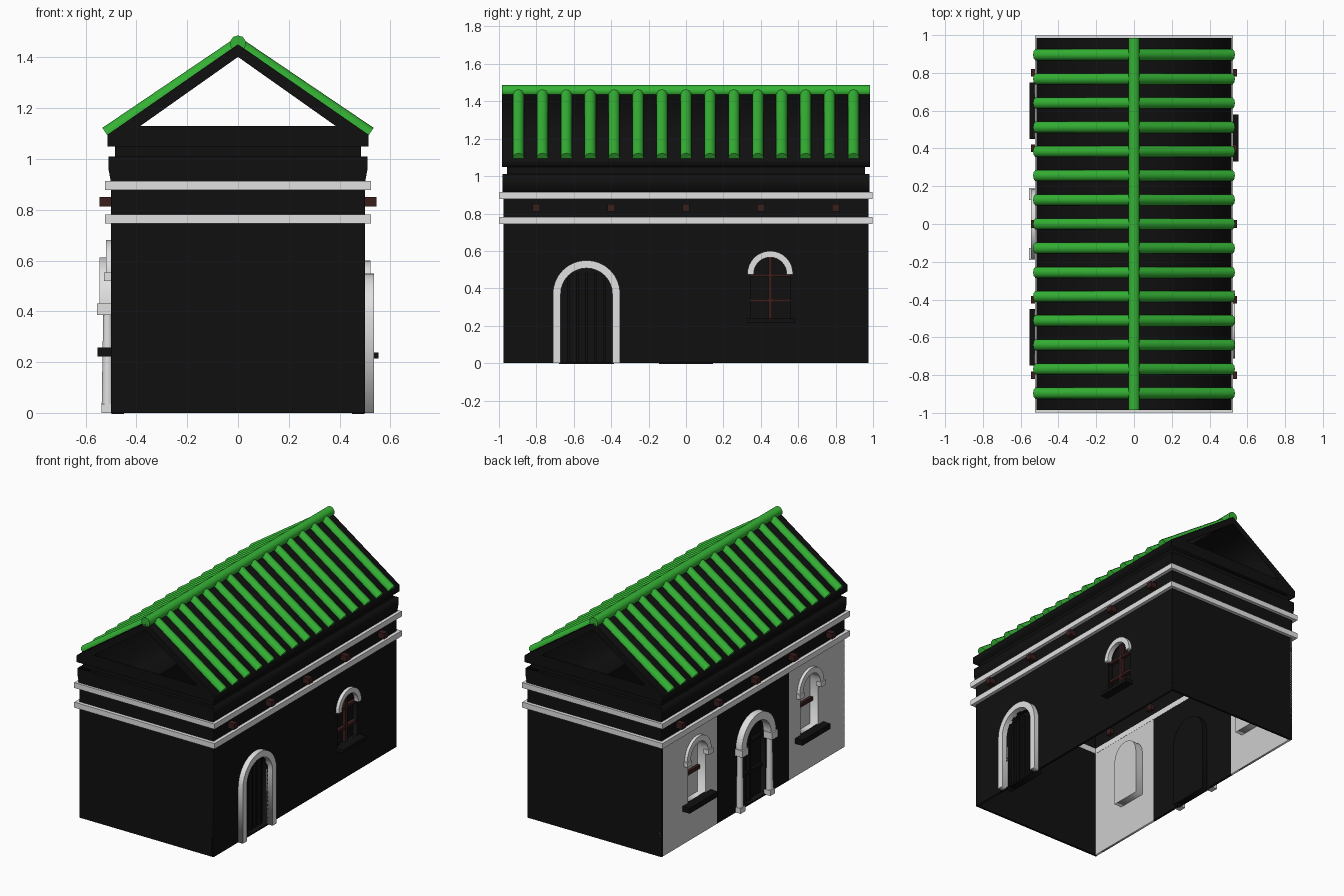
import bpy, math
from mathutils import Matrix, Vector

cube = bpy.data.objects.get("Cube")
if cube:
    bpy.data.objects.remove(cube, do_unlink=True)


def material(name, r, g, b):
    m = bpy.data.materials.new(name)
    m.use_nodes = True
    m.diffuse_color = (r, g, b, 1)
    m.node_tree.nodes["Principled BSDF"].inputs["Base Color"].default_value = (r, g, b, 1)
    return m


BLACK = material("near_black", 0.005, 0.005, 0.005)
WHITE = material("stone_white", 0.75, 0.75, 0.75)
PALE = material("pale_wall", 0.62, 0.62, 0.62)
GREEN = material("tile_green", 0.035, 0.45, 0.035)
BROWN = material("dark_brown", 0.04, 0.013, 0.012)


def add(name, mesh, mat):
    mesh.materials.clear()
    mesh.materials.append(mat)
    ob = bpy.data.objects.new(name, mesh)
    bpy.context.collection.objects.link(ob)
    return ob


def box(name, x, y, z, mat):
    """Box from three (low, high) ranges."""
    corners = [(a, b, c) for a in x for b in y for c in z]
    faces = [(0, 1, 3, 2), (4, 6, 7, 5), (0, 4, 5, 1), (2, 3, 7, 6), (0, 2, 6, 4), (1, 5, 7, 3)]
    mesh = bpy.data.meshes.new(name)
    mesh.from_pydata(corners, [], faces)
    return add(name, mesh, mat)


def plate(name, loops, lo, hi, mat, axis="x"):
    """Outlines (inner ones are holes) extruded from lo to hi along an axis."""
    curve = bpy.data.curves.new(name, "CURVE")
    curve.dimensions = "2D"
    curve.fill_mode = "BOTH"
    curve.extrude = abs(hi - lo) / 2
    for pts in loops:
        s = curve.splines.new("POLY")
        s.points.add(len(pts) - 1)
        for p, (u, v) in zip(s.points, pts):
            p.co = (u, v, 0, 1)
        s.use_cyclic_u = True
    tmp = bpy.data.objects.new(name, curve)
    bpy.context.collection.objects.link(tmp)
    dg = bpy.context.evaluated_depsgraph_get()
    mesh = bpy.data.meshes.new_from_object(tmp.evaluated_get(dg))
    bpy.data.objects.remove(tmp, do_unlink=True)
    mid = (lo + hi) / 2
    if axis == "x":
        m = Matrix(((0, 0, 1, mid), (1, 0, 0, 0), (0, 1, 0, 0), (0, 0, 0, 1)))
    else:
        m = Matrix(((1, 0, 0, 0), (0, 0, -1, mid), (0, 1, 0, 0), (0, 0, 0, 1)))
    mesh.transform(m)
    return add(name, mesh, mat)


def rod(name, a, b, r1, r2, mat, sides=10):
    a, b = Vector(a), Vector(b)
    bpy.ops.mesh.primitive_cone_add(vertices=sides, radius1=r1, radius2=r2, depth=(b - a).length,
                                    location=(a + b) / 2,
                                    rotation=(b - a).to_track_quat("Z", "Y").to_euler())
    ob = bpy.context.object
    ob.name = name
    ob.data.materials.append(mat)
    bpy.ops.object.shade_smooth_by_angle(angle=math.radians(40))
    return ob


def arc(yc, zc, r, n=16):
    return [(yc + r * math.cos(math.pi * i / n), zc + r * math.sin(math.pi * i / n))
            for i in range(n + 1)]


def arch(yc, half, z0, zc):
    return arc(yc, zc, half) + [(yc - half, z0), (yc + half, z0)]


def arch_band(yc, ro, ri, z0, zc):
    left = [(yc - ro, z0), (yc - ri, z0)] if z0 < zc else []
    right = [(yc + ri, z0), (yc + ro, z0)] if z0 < zc else []
    return arc(yc, zc, ro) + left + arc(yc, zc, ri)[::-1] + right


def rect(y0, y1, z0, z1):
    return [(y0, z0), (y1, z0), (y1, z1), (y0, z1)]


def recess(name, side, yc, half, z0, zc, depth, mat):
    """Reveal and back panel behind an arched opening."""
    inner = side * (0.5 - depth)
    plate(name + "_reveal", [arch(yc, half + 0.01, z0 - 0.01, zc), arch(yc, half, z0, zc)],
          side * 0.499, inner, mat)
    plate(name + "_panel", [arch(yc, half + 0.01, z0 - 0.01, zc)], inner, inner - side * 0.01, mat)


def ring(name, hx, hy, z, mat, t=0.04):
    """Rectangular moulding around the building."""
    for s, side in ((1, "left"), (-1, "right")):
        box(f"{name}_{side}", sorted((s * hx, s * (hx - t))), (-hy, hy), z, mat)
    for s, side in ((1, "back"), (-1, "front")):
        box(f"{name}_{side}", (t - hx, hx - t), sorted((s * hy, s * (hy - t))), z, mat)


WALL_TOP, END = 0.92, 0.975

# End walls
for s, n in ((-1, "front_wall"), (1, "back_wall")):
    box(n, (-0.5, 0.5), sorted((s * END, s * (END - 0.015))), (0, WALL_TOP), BLACK)

# Left wall with an arched door and an arched window
DY, WY = -0.532, 0.45
plate("left_wall", [rect(-END, END, 0, WALL_TOP), arch(DY, 0.138, 0.005, 0.37),
                    arch(WY, 0.105, 0.235, 0.475)], 0.485, 0.5, BLACK)
recess("left_door", 1, DY, 0.138, 0.005, 0.37, 0.04, BLACK)
recess("left_window", 1, WY, 0.105, 0.235, 0.475, 0.03, BLACK)
plate("left_door_surround", [arch_band(DY, 0.18, 0.138, 0, 0.37)], 0.49, 0.535, WHITE)
for i in range(-2, 3):
    y = DY + i * 0.048
    box("left_door_bar", (0.455, 0.475), (y - 0.007, y + 0.007), (0.01, 0.48), BLACK)
plate("left_window_arch", [arch_band(WY, 0.122, 0.088, 0.475, 0.478)], 0.49, 0.522, WHITE)
box("left_window_mullion", (0.47, 0.495), (WY - 0.009, WY + 0.009), (0.235, 0.57), BROWN)
for z in (0.335, 0.47):
    box("left_window_bar", (0.47, 0.495), (WY - 0.105, WY + 0.105), (z - 0.008, z + 0.008), BROWN)
box("left_window_sill", (0.49, 0.553), (0.33, 0.58), (0.215, 0.238), BLACK)

# Right wall: dark centre with a door, pale bays with windows
plate("right_wall_centre", [rect(-0.385, 0.385, 0, 0.76), arch(0, 0.135, 0.005, 0.43)],
      -0.5, -0.485, BLACK)
box("right_wall_frieze", (-0.5, -0.485), (-END, END), (0.76, WALL_TOP), BLACK)
recess("right_door", -1, 0, 0.135, 0.005, 0.43, 0.04, BLACK)
box("right_door_stile", (-0.48, -0.46), (-0.01, 0.01), (0.01, 0.55), BLACK)
for z in (0.2, 0.4):
    box("right_door_rail", (-0.48, -0.46), (-0.13, 0.13), (z - 0.01, z + 0.01), BLACK)
plate("right_door_arch", [arch_band(0, 0.182, 0.13, 0.425, 0.43)], -0.545, -0.49, WHITE)
for s in (-1, 1):
    # Door columns
    y = s * 0.158
    rod("door_column", (-0.513, y, 0.02), (-0.513, y, 0.39), 0.024, 0.018, WHITE, 12)
    box("door_column_base", (-0.537, -0.49), (y - 0.026, y + 0.026), (0, 0.035), WHITE)
    box("door_capital", (-0.555, -0.49), (y - 0.032, y + 0.032), (0.385, 0.43), WHITE)
    # Window bay
    yc = s * 0.6
    bay = rect(*sorted((s * 0.385, s * END)), 0, 0.76)
    plate("pale_wall_bay", [bay, arch(yc, 0.095, 0.25, 0.55)], -0.5, -0.485, PALE)
    recess("right_window", -1, yc, 0.095, 0.25, 0.55, 0.06, PALE)
    plate("right_window_arch", [arch_band(yc, 0.13, 0.092, 0.545, 0.55)], -0.52, -0.49, WHITE)
    for t in (-1, 1):
        c = yc + t * 0.113
        box("window_corbel", (-0.528, -0.49), (c - 0.025, c + 0.025), (0.52, 0.552), WHITE)
    box("right_window_bar", (-0.46, -0.435), (yc - 0.095, yc + 0.095), (0.41, 0.435), BROWN)
    box("right_window_sill", (-0.553, -0.49), (yc - 0.15, yc + 0.15), (0.222, 0.258), BLACK)

# White string courses and beam ends between them
for n, z in (("lower_course", (0.745, 0.782)), ("upper_course", (0.878, 0.914))):
    ring(n, 0.524, 0.998, z, WHITE)
for s in (-1, 1):
    for i in range(-2, 3):
        y = i * 0.4
        box("beam_end", sorted((s * 0.46, s * 0.545)), (y - 0.02, y + 0.02), (0.812, 0.85), BROWN)

# Cornice: flared block, recessed neck
section = [(-0.5, 0.905), (0.5, 0.905), (0.51, 0.96), (0.51, 1.01), (-0.51, 1.01), (-0.51, 0.96)]
plate("cornice", [section], -0.982, 0.982, BLACK, "y")
box("cornice_neck", (-0.485, 0.485), (-0.958, 0.958), (1.0, 1.06), BLACK)

# Open-ended gable roof
EAVE, RIDGE = (0.515, 1.095), 1.452
outline = [(-EAVE[0], 1.05), (EAVE[0], 1.05), EAVE, (0, RIDGE), (-EAVE[0], EAVE[1])]
plate("gable_roof", [outline, [(-0.385, 1.13), (0.385, 1.13), (0, 1.402)]], -0.985, 0.985, BLACK, "y")

# Round roof tiles and ridge
for s in (-1, 1):
    for i in range(15):
        y = (i - 7) * 0.128
        rod("roof_tile", (s * 0.01, y, RIDGE - 0.012), (s * 0.517, y, EAVE[1] + 0.002),
            0.031, 0.031, GREEN)
rod("ridge_tile", (0, -0.985, 1.455), (0, 0.985, 1.455), 0.032, 0.032, GREEN)
